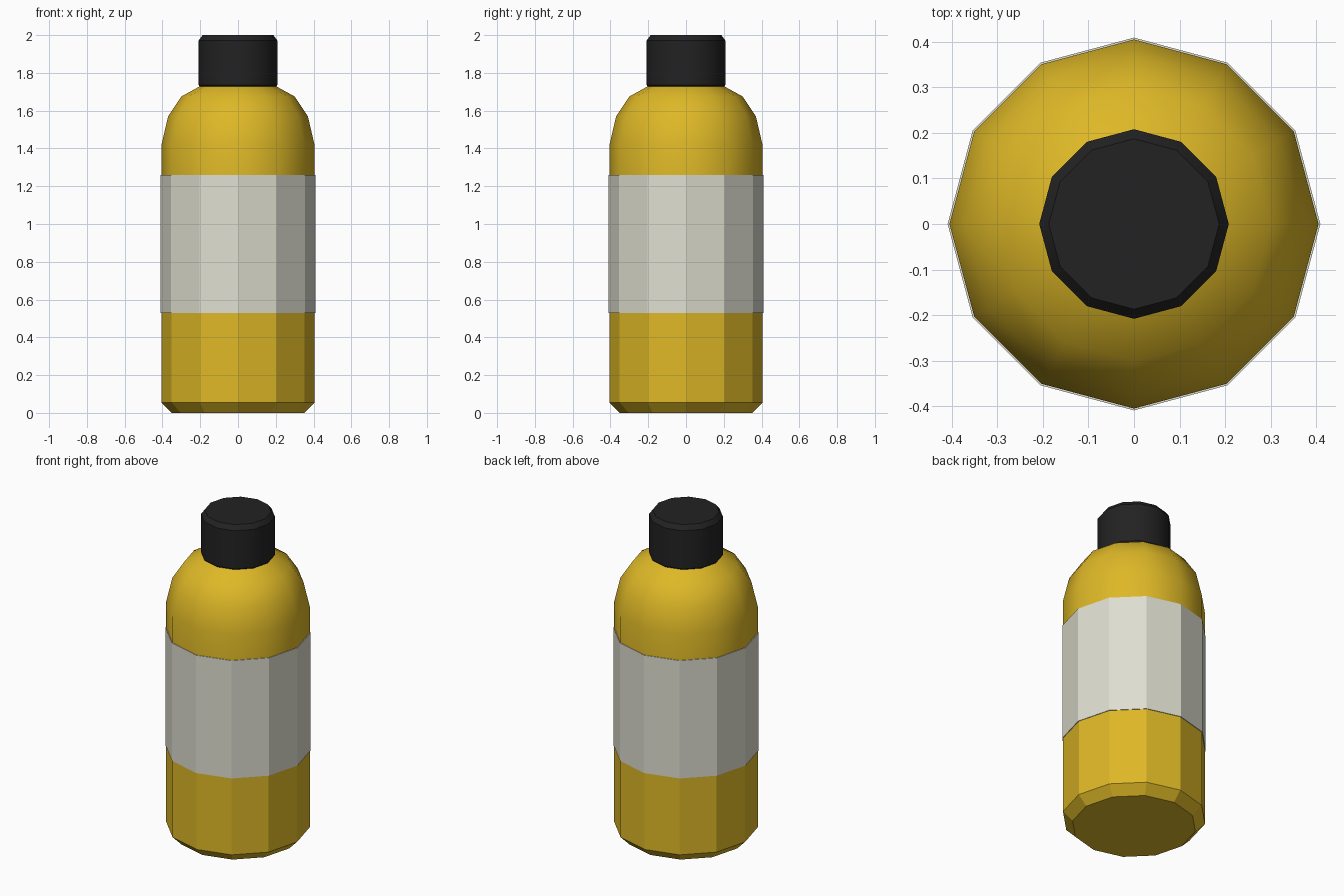
import bpy
import bmesh
from math import cos, sin, tau, radians

SIDES = 12

cube = bpy.data.objects.get("Cube")
if cube:
    bpy.data.objects.remove(cube, do_unlink=True)


def make_material(name, rgb):
    mat = bpy.data.materials.new(name)
    mat.use_nodes = True
    color = (*rgb, 1.0)
    mat.diffuse_color = color
    mat.node_tree.nodes["Principled BSDF"].inputs["Base Color"].default_value = color
    return mat


def lathe(name, profile, mat, closed=False, smooth_above=None):
    """Spin (radius, z) points around z; cap the ends, or join them when closed."""
    bm = bmesh.new()
    rings = [[bm.verts.new((r * cos(tau * i / SIDES), r * sin(tau * i / SIDES), z))
              for i in range(SIDES)] for r, z in profile]
    pairs = list(zip(rings, rings[1:]))
    if closed:
        pairs.append((rings[-1], rings[0]))
    else:
        bm.faces.new(rings[0][::-1])
        bm.faces.new(rings[-1])
    for low, high in pairs:
        for i in range(SIDES):
            j = (i + 1) % SIDES
            bm.faces.new((low[i], low[j], high[j], high[i]))
    bmesh.ops.recalc_face_normals(bm, faces=bm.faces)
    if smooth_above is not None:
        for face in bm.faces:
            face.smooth = len(face.verts) == 4 and face.calc_center_median().z > smooth_above
    mesh = bpy.data.meshes.new(name)
    bm.to_mesh(mesh)
    bm.free()
    mesh.materials.append(mat)
    obj = bpy.data.objects.new(name, mesh)
    bpy.context.collection.objects.link(obj)
    return obj


yellow = make_material("mustard yellow", (0.73, 0.48, 0.02))
off_white = make_material("off white", (0.73, 0.73, 0.63))
black = make_material("soft black", (0.016, 0.016, 0.016))

# Bottle: chamfered base, faceted wall, smooth rounded shoulder
lathe("bottle_body", [(0.35, 0), (0.405, 0.055), (0.405, 1.2), (0.405, 1.42),
                      (0.37, 1.57), (0.30, 1.675), (0.2, 1.73)],
      yellow, smooth_above=1.2)

# Label: thin sleeve around the wall
lathe("label", [(0.403, 0.53), (0.409, 0.53), (0.409, 1.26), (0.403, 1.26)],
      off_white, closed=True)

# Cap: chamfered top rim
cap = lathe("cap", [(0.2, 1.725), (0.208, 1.735), (0.208, 1.972), (0.187, 2.0)], black)
bpy.ops.object.select_all(action="DESELECT")
cap.select_set(True)
bpy.context.view_layer.objects.active = cap
bpy.ops.object.shade_smooth_by_angle(angle=radians(32))
